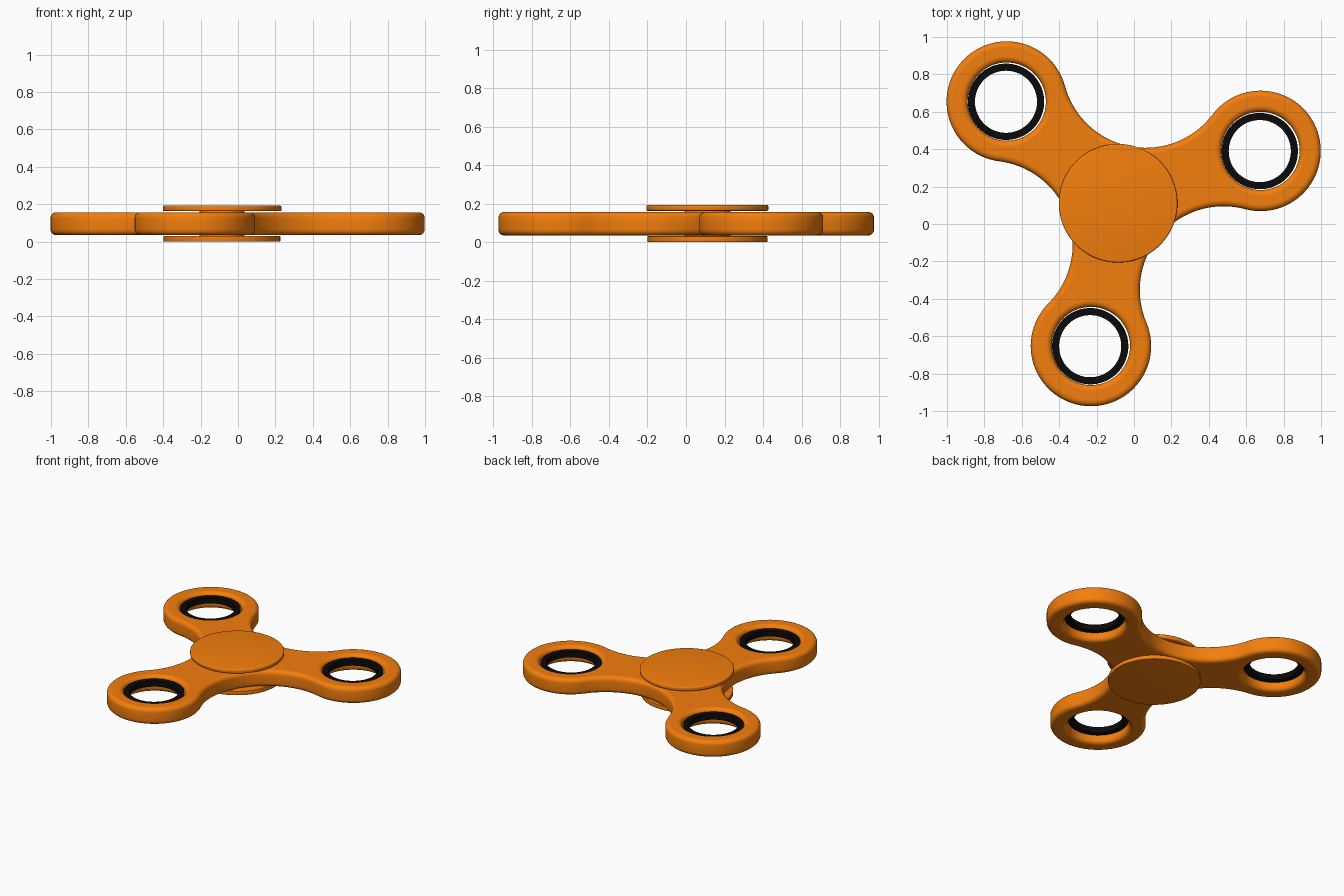
import bpy, bmesh
from math import pi, sin, cos, atan2, radians, sqrt

if "Cube" in bpy.data.objects:
    bpy.data.objects.remove(bpy.data.objects["Cube"])

CX, CY = -0.078, 0.131          # middle of the three-armed body
D, R, NECK = 0.798, 0.322, 0.29  # arm length, lobe radius, waist radius
ARMS = [radians(a) for a in (19, 139, 259)]
HOLE = 0.209


def material(name, color):
    m = bpy.data.materials.new(name)
    m.diffuse_color = (*color, 1)
    m.use_nodes = True
    m.node_tree.nodes["Principled BSDF"].inputs["Base Color"].default_value = m.diffuse_color
    return m


orange = material("orange_plastic", (0.9, 0.21, 0.004))
black = material("black_rubber", (0.003, 0.003, 0.003))


def arc(cx, cy, r, a0, a1, n):
    return [(cx + r * cos(a0 + (a1 - a0) * i / n),
             cy + r * sin(a0 + (a1 - a0) * i / n)) for i in range(n)]


def smooth(ob, angle=35):
    bpy.ops.object.select_all(action='DESELECT')
    ob.select_set(True)
    bpy.context.view_layer.objects.active = ob
    bpy.ops.object.shade_smooth_by_angle(angle=radians(angle))


def lathe(name, profile, x, y, mat, closed=False, steps=96):
    """Spin an (r, z) profile around a vertical axis."""
    bm = bmesh.new()
    vs = [bm.verts.new((r, 0, z)) for r, z in profile]
    es = [bm.edges.new(p) for p in zip(vs, vs[1:])]
    if closed:
        es.append(bm.edges.new((vs[-1], vs[0])))
    bmesh.ops.spin(bm, geom=vs + es, cent=(0, 0, 0), axis=(0, 0, 1),
                   angle=2 * pi, steps=steps, use_duplicate=False)
    bmesh.ops.remove_doubles(bm, verts=bm.verts, dist=1e-5)
    bmesh.ops.recalc_face_normals(bm, faces=bm.faces)
    me = bpy.data.meshes.new(name)
    bm.to_mesh(me)
    bm.free()
    me.materials.append(mat)
    ob = bpy.data.objects.new(name, me)
    ob.location = (x, y, 0)
    bpy.context.collection.objects.link(ob)
    smooth(ob)
    return ob


def disc(name, r, z0, z1, bevel, x, y):
    prof = [(0, z0), (r - bevel, z0)]
    prof += [(r - bevel + bevel * sin(a), z0 + bevel - bevel * cos(a))
             for a in (pi / 8, pi / 4, 3 * pi / 8, pi / 2)]
    prof += [(r - bevel + bevel * cos(a), z1 - bevel + bevel * sin(a))
             for a in (0, pi / 8, pi / 4, 3 * pi / 8, pi / 2)]
    prof += [(0, z1)]
    return lathe(name, prof, x, y, orange)


# Body outline: lobe arcs joined by tangent concave fillets
k = R - NECK
d = (D * D - k * k) / (D + 2 * k)
t = atan2(d * sqrt(3) / 2, d / 2 - D)
outline, holes = [], []
for a in ARMS:
    lx, ly = CX + D * cos(a), CY + D * sin(a)
    fx, fy = CX + d * cos(a + pi / 3), CY + d * sin(a + pi / 3)
    outline += arc(lx, ly, R, a - t, a + t, 56)
    outline += arc(fx, fy, d - NECK, a + t + pi, a + 2 * pi / 3 - t + pi, 36)
    holes.append(arc(lx, ly, HOLE, 0, 2 * pi, 80))

# Body: filled curve with rounded rims and three holes
BEVEL, Z0, Z1 = 0.03, 0.035, 0.157
cu = bpy.data.curves.new("body", 'CURVE')
cu.dimensions = '2D'
cu.fill_mode = 'BOTH'
for pts in [outline] + holes:
    sp = cu.splines.new('POLY')
    sp.points.add(len(pts) - 1)
    for p, (x, y) in zip(sp.points, pts):
        p.co = (x, y, 0, 1)
    sp.use_cyclic_u = True
cu.bevel_depth = BEVEL
cu.bevel_resolution = 4
cu.offset = -BEVEL
cu.extrude = (Z1 - Z0) / 2 - BEVEL
cu.materials.append(orange)
body = bpy.data.objects.new("body", cu)
body.location.z = (Z0 + Z1) / 2
bpy.context.collection.objects.link(body)
bpy.ops.object.select_all(action='DESELECT')
body.select_set(True)
bpy.context.view_layer.objects.active = body
bpy.ops.object.convert(target='MESH')
smooth(bpy.context.view_layer.objects.active)

# Black rings sitting inside the lobe holes
for i, a in enumerate(ARMS):
    lathe(f"weight_ring_{i + 1}",
          [(0.166, 0.095), (0.204, 0.095), (0.204, 0.137), (0.166, 0.137)],
          CX + D * cos(a) - 0.004, CY + D * sin(a) - 0.001, black, closed=True)

# Finger caps above and below, joined by a hidden axle
disc("top_cap", 0.317, 0.163, 0.193, 0.008, -0.085, 0.111)
disc("bottom_cap", 0.312, 0.0, 0.031, 0.004, -0.086, 0.111)
disc("axle", 0.12, 0.02, 0.175, 0.004, -0.085, 0.111)
